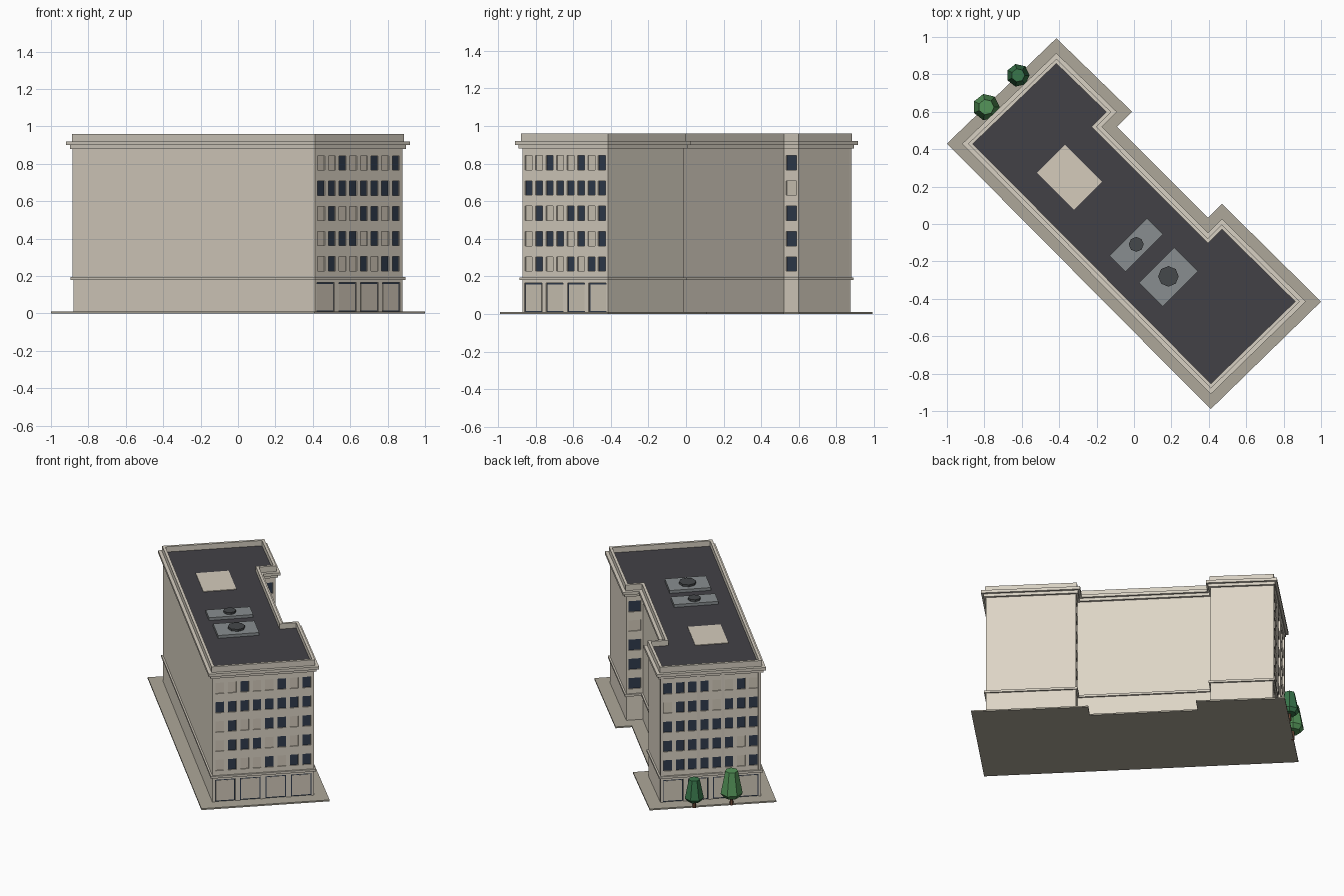
import bpy, bmesh, math, random
from mathutils import Vector, Matrix

if "Cube" in bpy.data.objects:
    bpy.data.objects.remove(bpy.data.objects["Cube"])

random.seed(4)

def mat(name, c):
    m = bpy.data.materials.new(name)
    m.diffuse_color = (*c, 1)
    m.use_nodes = True
    m.node_tree.nodes["Principled BSDF"].inputs["Base Color"].default_value = m.diffuse_color
    return m

WALL = mat("stone", (0.72, 0.66, 0.56))
TRIM = mat("trim", (0.68, 0.63, 0.54))
PAVE = mat("paving", (0.42, 0.39, 0.32))
ROOF = mat("roofing", (0.055, 0.053, 0.062))
GLASS = mat("glass", (0.03, 0.045, 0.075))
BLIND = mat("blind", (0.66, 0.60, 0.50))
METAL = mat("metal", (0.25, 0.27, 0.28))
DARK = mat("dark_metal", (0.06, 0.065, 0.07))
BARK = mat("bark", (0.16, 0.07, 0.04))
LEAF1 = mat("leaf_dark", (0.04, 0.18, 0.07))
LEAF2 = mat("leaf_light", (0.09, 0.30, 0.10))

# Plot outline, counter-clockwise
PLOT = [Vector(p) for p in [(-1, .43), (.41, -.99), (1, -.415), (.47, .108),
                            (.395, .034), (-.09, .52), (-.01, .6), (-.415, .993)]]
N = len(PLOT)

def finish(bm, name, m):
    bmesh.ops.recalc_face_normals(bm, faces=bm.faces)
    me = bpy.data.meshes.new(name)
    bm.to_mesh(me)
    bm.free()
    me.materials.append(m)
    ob = bpy.data.objects.new(name, me)
    bpy.context.collection.objects.link(ob)
    return ob

def edge(poly, i):
    d = (poly[(i + 1) % N] - poly[i]).normalized()
    return d, Vector((-d.y, d.x))          # direction, inward normal

def inset(d, special={}):
    out = []
    for i in range(N):
        n1, n2 = edge(PLOT, i - 1 if i else N - 1)[1], edge(PLOT, i)[1]
        c1 = n1.dot(PLOT[i]) + special.get((i - 1) % N, d)
        c2 = n2.dot(PLOT[i]) + special.get(i, d)
        det = n1.x * n2.y - n1.y * n2.x
        out.append(Vector(((c1 * n2.y - c2 * n1.y) / det, (n1.x * c2 - n2.x * c1) / det)))
    return out

def prism(name, poly, z0, z1, m):
    bm = bmesh.new()
    f = bm.faces.new([bm.verts.new((p.x, p.y, z0)) for p in poly])
    r = bmesh.ops.extrude_face_region(bm, geom=[f])
    bmesh.ops.translate(bm, verts=[v for v in r["geom"] if isinstance(v, bmesh.types.BMVert)],
                        vec=(0, 0, z1 - z0))
    return finish(bm, name, m)

def ring(name, outer, inner, z0, z1, m):
    bm = bmesh.new()
    loops = [[bm.verts.new((p.x, p.y, z)) for p in poly]
             for poly, z in [(outer, z0), (outer, z1), (inner, z1), (inner, z0)]]
    for a in range(4):
        A, B = loops[a], loops[(a + 1) % 4]
        for i in range(N):
            j = (i + 1) % N
            bm.faces.new((A[i], A[j], B[j], B[i]))
    return finish(bm, name, m)

# Masses: window faces are recessed so that piers and bands can sit in front
D, REC = 0.085, 0.010
SHOP = {1: 4, 7: 4}
COLS = {1: 8, 7: 8, 3: 1, 5: 1}
prism("pavement", PLOT, 0, 0.01, PAVE)
prism("wall_core", inset(D, {i: D + REC for i in COLS}), 0.01, 0.89, WALL)
prism("belt_course", inset(0.074), 0.18, 0.195, TRIM)
prism("lower_cornice", inset(0.071), 0.88, 0.90, TRIM)
prism("upper_cornice", inset(0.057), 0.90, 0.92, TRIM)
ring("parapet", inset(0.079), inset(0.097), 0.915, 0.96, TRIM)
prism("roof_surface", inset(0.09), 0.905, 0.923, ROOF)

# Facades
WP = inset(D)
parts = {k: bmesh.new() for k in ("piers", "dark_windows", "light_windows",
                                  "shop_frames", "shop_panels", "pilasters")}

def slab(kind, i, s0, s1, z0, z1, d0, d1):
    """Box on face i: s along the face, depth d0..d1 going inward."""
    if s1 - s0 < 1e-4:
        return
    d, n = edge(WP, i)
    c = WP[i] + d * (s0 + s1) / 2 + n * (d0 + d1) / 2
    M = Matrix(((d.x * (s1 - s0), n.x * (d1 - d0), 0, c.x),
                (d.y * (s1 - s0), n.y * (d1 - d0), 0, c.y),
                (0, 0, z1 - z0, (z0 + z1) / 2), (0, 0, 0, 1)))
    bmesh.ops.create_cube(parts[kind], size=1, matrix=M)

ROWS = [(0.228 + 0.1345 * k, 0.304 + 0.1345 * k) for k in range(5)]
DARK_SE = [{1, 4, 6, 7}, {1, 2, 3, 5, 7}, {1, 4, 5, 7}, set(range(8)), {2, 5, 7}]
for i, n in COLS.items():
    L = (WP[(i + 1) % N] - WP[i]).length
    margin = 0.008 if n > 1 else 0
    pitch = (L - 2 * margin) / n
    w = 0.054 if n > 1 else 0.08
    IN = REC + 0.001
    # horizontal bands between rows
    zs = [0.185] + [z for r in ROWS for z in r] + [0.885]
    for a in range(0, len(zs), 2):
        slab("piers", i, 0, L, zs[a], zs[a + 1], 0, IN)
    for k, (z0, z1) in enumerate(ROWS):
        left = 0
        for c in range(n):
            mid = margin + pitch * (c + .5)
            slab("piers", i, left, mid - w / 2, z0, z1, 0, IN)
            left = mid + w / 2
            dark = {1: c in DARK_SE[k], 7: random.random() < .75}.get(i, k != 3)
            slab("dark_windows" if dark else "light_windows", i,
                 mid - w / 2, mid + w / 2, z0, z1, REC - .003, IN)
        slab("piers", i, left, L, z0, z1, 0, IN)
    # ground floor with shopfronts
    if i in SHOP:
        slab("piers", i, 0, L, 0.165, 0.185, 0, IN)
        left, p, sw = 0, L / 4, 0.132
        for c in range(4):
            mid = p * (c + .5)
            slab("piers", i, left, mid - sw / 2, 0.01, 0.165, 0, IN)
            left = mid + sw / 2
            slab("shop_frames", i, mid - sw / 2, left, 0.01, 0.165, REC - .003, IN)
            slab("shop_panels", i, mid - sw / 2 + .007, left - .007, 0.017, 0.157, REC - .005, IN)
        slab("piers", i, left, L, 0.01, 0.165, 0, IN)
    else:
        slab("piers", i, 0, L, 0.01, 0.185, 0, IN)
    # pilasters on the street side with trees
    if i == 7:
        for f in (0, 3 / 8, 5 / 8, 1):
            s = margin + (L - 2 * margin) * f
            slab("pilasters", i, max(0, s - .009), min(L, s + .009), 0.19, 0.885, -0.008, 0.002)
for k, m in zip(parts, (WALL, GLASS, BLIND, GLASS, BLIND, TRIM)):
    finish(parts[k], k, m)

# Roof equipment
def roof_box(name, x, y, su, sv, z0, z1, m):
    bm = bmesh.new()
    bmesh.ops.create_cube(bm, size=1, matrix=Matrix.Translation((x, y, (z0 + z1) / 2))
                          @ Matrix.Rotation(math.radians(-45), 4, 'Z')
                          @ Matrix.Diagonal((su, sv, z1 - z0, 1)))
    finish(bm, name, m)

def cone(name, x, y, z0, z1, r0, r1, n, m):
    bm = bmesh.new()
    bmesh.ops.create_cone(bm, cap_ends=True, segments=n, radius1=r0, radius2=r1, depth=z1 - z0,
                          matrix=Matrix.Translation((x, y, (z0 + z1) / 2)))
    return finish(bm, name, m)

roof_box("roof_hatch", -.345, .25, .28, .212, .915, .927, BLIND)
for k, (x, y, su, sv, r) in enumerate([(.012, -.112, .12, .285, .04), (.184, -.283, .18, .265, .055)]):
    roof_box(f"vent_unit_{k}", x, y, su, sv, .92, .943, METAL)
    cone(f"vent_fan_{k}", x, y + .003, .943, .957, r, r, 8, DARK)

# Trees
for k, (x, y, r, h, m) in enumerate([(-.62, .795, .062, .2, LEAF1), (-.79, .625, .072, .24, LEAF2)]):
    cone(f"tree_trunk_{k}", x, y, 0, .09, .012, .009, 6, BARK)
    bm = bmesh.new()
    rings = [[bm.verts.new((x + q * r * math.cos(a * math.tau / 7), y + q * r * math.sin(a * math.tau / 7), h * z))
              for a in range(7)] for q, z in ((.7, .24), (1, .36), (.58, 1))]
    for A, B in zip(rings, rings[1:]):
        for a in range(7):
            b = (a + 1) % 7
            bm.faces.new((A[a], A[b], B[b], B[a]))
    bm.faces.new(rings[0])
    bm.faces.new(rings[-1])
    finish(bm, f"tree_crown_{k}", m)
